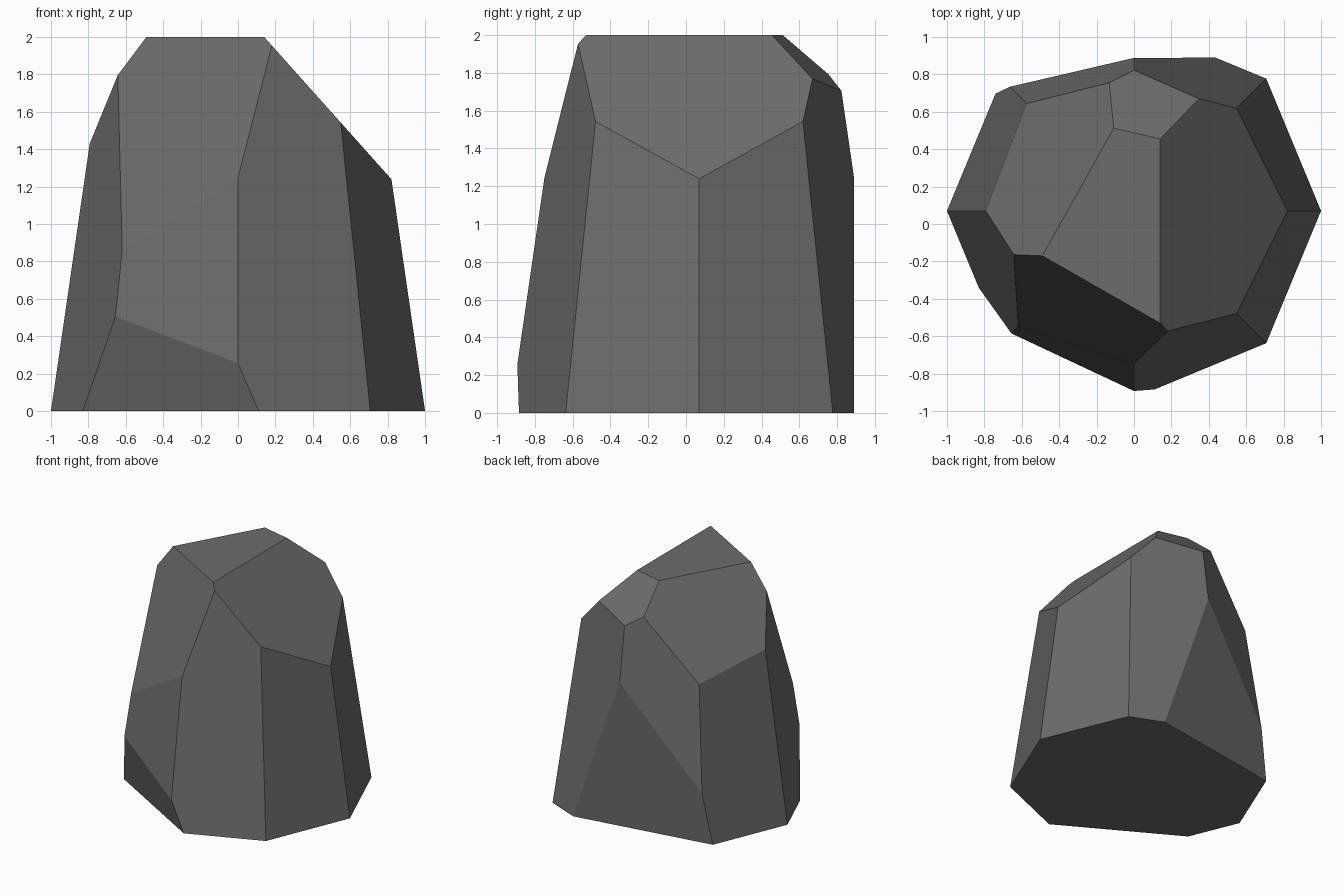
import bpy, bmesh
from mathutils import Matrix, Vector

if "Cube" in bpy.data.objects:
    bpy.data.objects.remove(bpy.data.objects["Cube"])

# Tapered eight-sided block, wide at the base
bm = bmesh.new()
bmesh.ops.create_cone(bm, cap_ends=True, segments=8, radius1=1.0, radius2=0.71,
                      depth=2.0, matrix=Matrix.Translation((0, 0.07, 1)))


def chip(point, normal):
    """Slice off everything beyond a plane and cap the cut."""
    cut = bmesh.ops.bisect_plane(
        bm, geom=bm.verts[:] + bm.edges[:] + bm.faces[:], dist=1e-5,
        plane_co=Vector(point), plane_no=Vector(normal).normalized(), clear_outer=True)
    edges = [e for e in cut["geom_cut"] if isinstance(e, bmesh.types.BMEdge)]
    bmesh.ops.contextual_create(bm, geom=edges)


# Chipped facets: point on the plane, outward direction
chip((0.14, 0, 2), (1.118, 0, 1))                       # right slope
chip((-0.49, -0.17, 2), (-1.305, 0.73, 1))              # upper left
chip((0.14, 0.455, 2), (0.204, 0.88, 1))                # small upper back
chip((0.14, -0.53, 2), (-1.438, -2.517, 1))             # upper front left
chip((0.11, -0.884, 0), (-0.5, -0.866, -0.245))         # undercut front left
chip((0.44, 0.89, 0), (-0.161, 0.987, -0.055))          # back left

bmesh.ops.recalc_face_normals(bm, faces=bm.faces[:])
mesh = bpy.data.meshes.new("rock")
bm.to_mesh(mesh)
bm.free()

# Single stone grey
stone = bpy.data.materials.new("stone grey")
stone.diffuse_color = (0.15, 0.15, 0.15, 1)
stone.use_nodes = True
stone.node_tree.nodes["Principled BSDF"].inputs["Base Color"].default_value = stone.diffuse_color
mesh.materials.append(stone)
rock = bpy.data.objects.new("rock", mesh)
bpy.context.collection.objects.link(rock)
